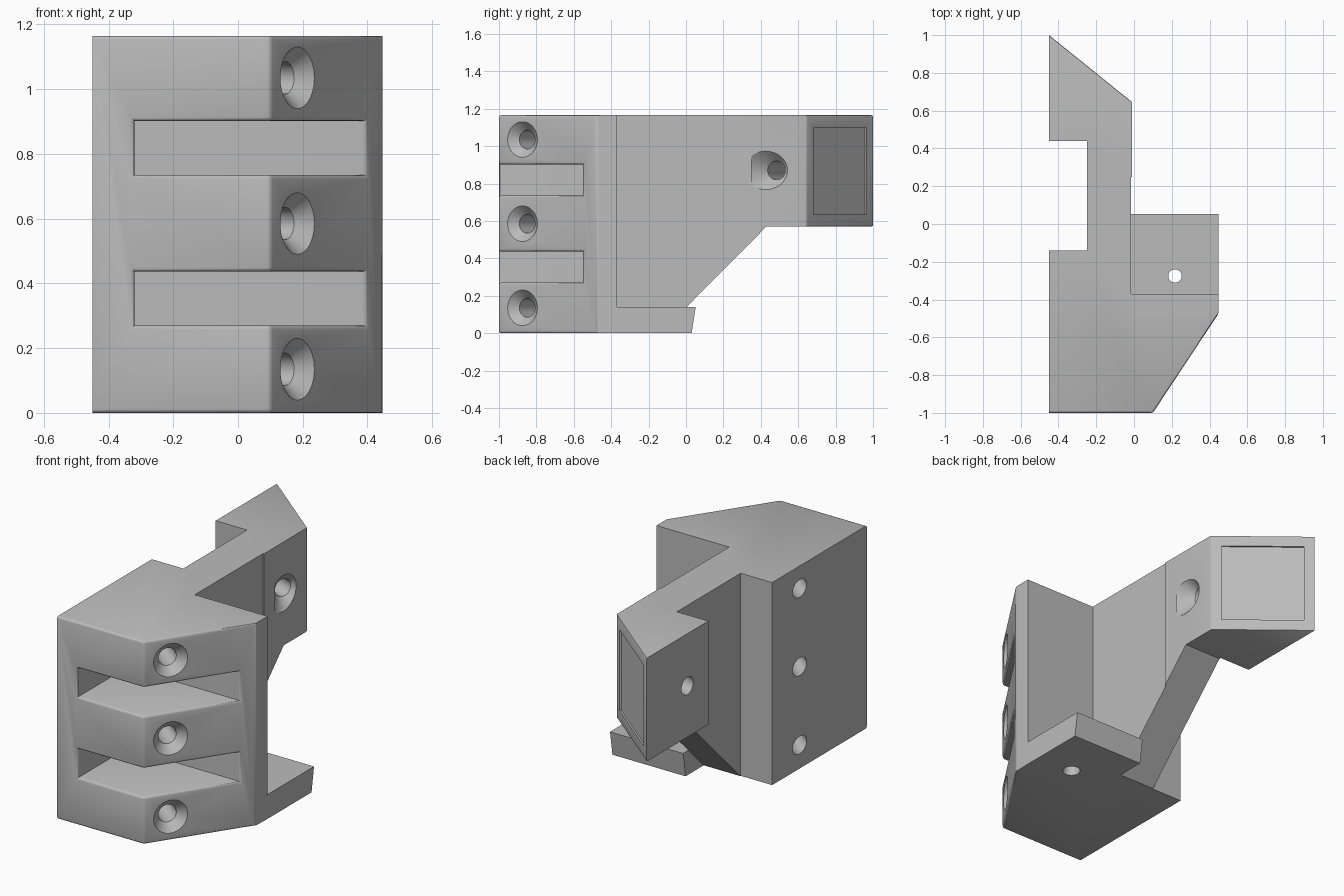
import bpy, bmesh, math
from mathutils import Vector, Matrix

if "Cube" in bpy.data.objects:
    bpy.data.objects.remove(bpy.data.objects["Cube"], do_unlink=True)

HEIGHT = 1.165
LEFT = -0.45

grey = bpy.data.materials.new("plain_grey")
grey.use_nodes = True
grey.diffuse_color = (0.5, 0.5, 0.5, 1)
grey.node_tree.nodes["Principled BSDF"].inputs["Base Color"].default_value = (0.5, 0.5, 0.5, 1)


def add_object(name, bm):
    bmesh.ops.recalc_face_normals(bm, faces=bm.faces)
    mesh = bpy.data.meshes.new(name)
    bm.to_mesh(mesh)
    bm.free()
    mesh.materials.append(grey)
    obj = bpy.data.objects.new(name, mesh)
    bpy.context.collection.objects.link(obj)
    return obj


def prism(name, outline, start, end, axis="z"):
    """Extrude an xy outline along z, or a yz outline along x."""
    place = (lambda p, h: (p[0], p[1], h)) if axis == "z" else (lambda p, h: (h, p[0], p[1]))
    bm = bmesh.new()
    face = bm.faces.new([bm.verts.new(place(p, start)) for p in outline])
    moved = bmesh.ops.extrude_face_region(bm, geom=[face])["geom"]
    shift = Vector(place((0, 0), end - start))
    bmesh.ops.translate(bm, vec=shift, verts=[v for v in moved if isinstance(v, bmesh.types.BMVert)])
    return add_object(name, bm)


def cone(name, start, end, r_start, r_end):
    start, end = Vector(start), Vector(end)
    way = end - start
    turn = way.to_track_quat("Z", "Y").to_matrix().to_4x4()
    bm = bmesh.new()
    bmesh.ops.create_cone(bm, cap_ends=True, segments=48, radius1=r_start, radius2=r_end,
                          depth=way.length, matrix=Matrix.Translation((start + end) / 2) @ turn)
    return add_object(name, bm)


def combine(target, tool, operation="DIFFERENCE"):
    mod = target.modifiers.new("combine", "BOOLEAN")
    mod.operation, mod.solver, mod.object = operation, "EXACT", tool
    bpy.context.view_layer.update()
    result = target.evaluated_get(bpy.context.evaluated_depsgraph_get())
    mesh = bpy.data.meshes.new_from_object(result)
    target.modifiers.clear()
    target.data = mesh
    bpy.data.objects.remove(tool, do_unlink=True)


def screw_hole(target, entry, axis, exit_point, r_head, r_shaft):
    """Conical countersink along the axis, then a shaft out of the far face."""
    entry, axis, exit_point = Vector(entry), Vector(axis).normalized(), Vector(exit_point)
    depth = r_head - r_shaft
    seat = entry + axis * depth
    combine(target, cone("countersink", entry - axis * 0.04, seat, r_head + 0.04, r_shaft))
    way = (exit_point - seat).normalized()
    combine(target, cone("shaft", seat - way * 0.015, exit_point + way * 0.1, r_shaft, r_shaft))


# Main body and rear arm
body = prism("bracket_body", [
    (LEFT, -1), (0.10, -1), (0.447, -0.475), (0.447, -0.37), (-0.016, -0.37),
    (-0.016, 0.25), (-0.01, 0.25), (-0.01, 0.645), (LEFT, 1), (LEFT, 0.44),
    (-0.25, 0.44), (-0.25, -0.14), (LEFT, -0.14)], 0, HEIGHT)

# Sloping underside of the arm
combine(body, prism("arm_underside", [
    (-0.235, -0.1), (0.43, 0.57), (1.2, 0.57), (1.2, -0.1)], -0.7, 0.7, "x"))

# Two strap slots through the front
for low in (0.27, 0.735):
    combine(body, prism("strap_slot", [
        (-0.32, -1.1), (0.6, -1.1), (0.6, -0.55), (-0.32, -0.55)], low, low + 0.167))

# Soft edges around the front faces and the arm end
bm = bmesh.new()
bm.from_mesh(body.data)
bmesh.ops.dissolve_limit(bm, angle_limit=0.01, verts=bm.verts, edges=bm.edges)
bm.normal_update()


def rim(test):
    edges = {e for f in bm.faces if test(f) for e in f.edges}
    return [e for e in edges if any(v.co.x > LEFT + 0.01 for v in e.verts)]


front_rim = rim(lambda f: f.normal.y < -0.5 and f.calc_center_median().y < -0.6
                and (f.normal.x > 0.5 or min(v.co.y for v in f.verts) < -0.99))
bmesh.ops.bevel(bm, geom=front_rim, offset=0.012, segments=3, profile=0.5,
                affect="EDGES", clamp_overlap=False)
bm.normal_update()
end_rim = rim(lambda f: f.normal.y > 0.5 and f.normal.x > 0.4)
bmesh.ops.bevel(bm, geom=end_rim, offset=0.007, segments=2, profile=0.5,
                affect="EDGES", clamp_overlap=False)
bm.to_mesh(body.data)
bm.free()

# Foot plate with a leaning back edge
combine(body, prism("foot_plate", [
    (-0.40, 0), (0.03, 0), (0.052, 0.14), (-0.40, 0.14)], -0.018, 0.447, "x"), "UNION")
combine(body, cone("foot_hole", (0.217, -0.275, -0.02), (0.217, -0.275, 0.2), 0.05, 0.03))

# Three screws through the slanted front face
for z in (0.135, 0.585, 1.035):
    screw_hole(body, (0.183, -0.874, z), (-0.835, 0.55, 0), (LEFT, -0.39, z), 0.095, 0.05)

# Screw through the arm
screw_hole(body, (-0.01, 0.468, 0.87), (-0.44, 0.16, 0), (LEFT, 0.63, 0.865), 0.096, 0.05)

# Shallow panel in the arm end
near, far = Vector((-0.01, 0.645)), Vector((LEFT, 1))
out = Vector((far.y - near.y, near.x - far.x)).normalized()
a, b = near.lerp(far, 0.1), near.lerp(far, 0.9)
combine(body, prism("end_panel", [a - out * 0.01, b - out * 0.01, b + out * 0.05, a + out * 0.05],
                    0.635, 1.10))

# Smooth the rounds, keep corners sharp
bpy.ops.object.select_all(action="DESELECT")
body.select_set(True)
bpy.context.view_layer.objects.active = body
bpy.ops.object.shade_smooth_by_angle(angle=math.radians(30))
